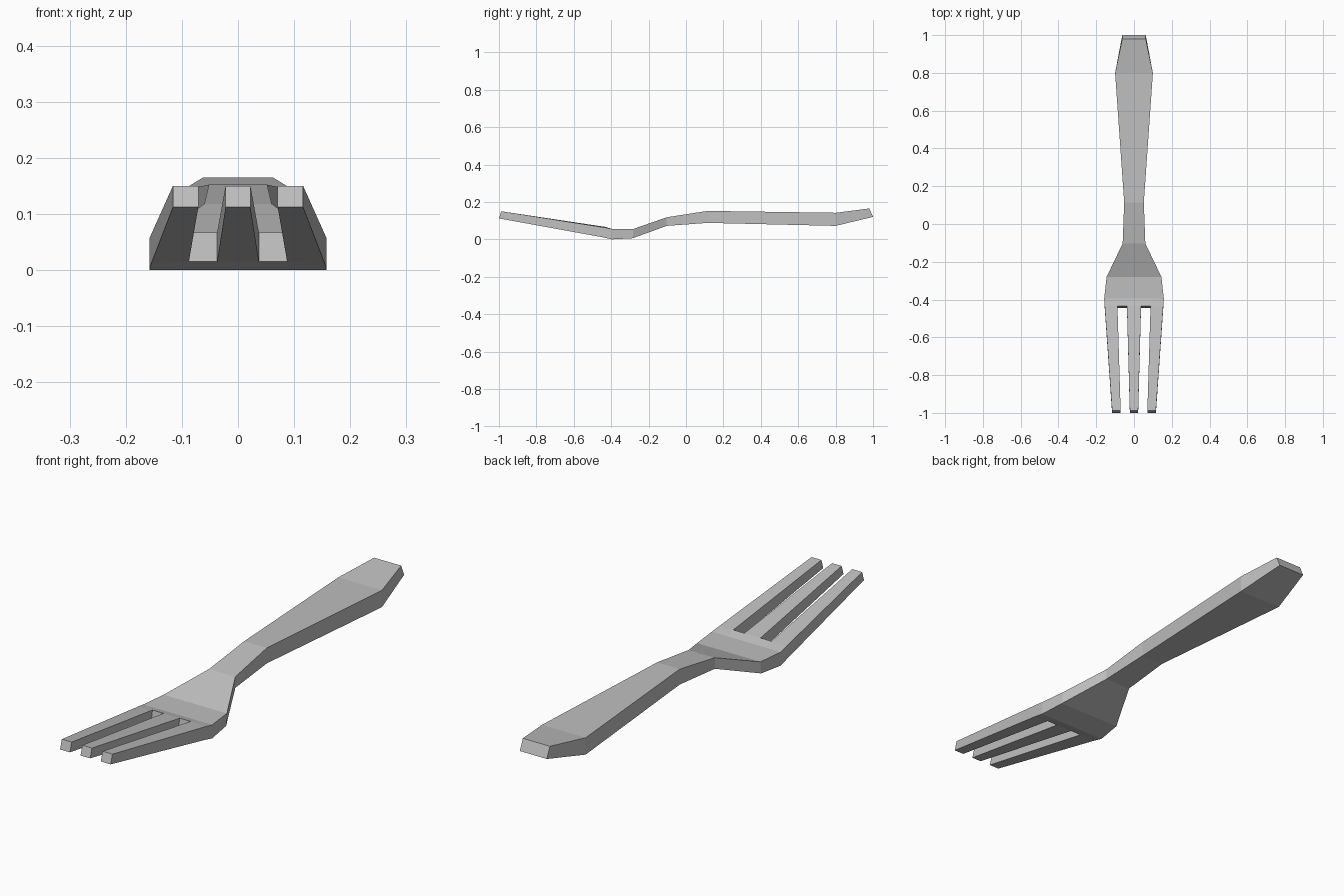
import bpy
import bmesh

cube = bpy.data.objects.get("Cube")
if cube:
    bpy.data.objects.remove(cube, do_unlink=True)

# Single brushed-steel colour
steel = bpy.data.materials.new("steel_grey")
steel.use_nodes = True
colour = (0.52, 0.52, 0.52, 1)
steel.diffuse_color = colour
steel.node_tree.nodes["Principled BSDF"].inputs["Base Color"].default_value = colour

# Cross-sections from handle end to tine tips:
# half width, top (y, z), bottom (y, z)
SECTIONS = [
    (0.062, (0.98, 0.165), (1.0, 0.12)),
    (0.10, (0.80, 0.142), (0.80, 0.072)),
    (0.052, (0.115, 0.152), (0.115, 0.088)),
    (0.06, (-0.103, 0.118), (-0.103, 0.072)),
    (0.145, (-0.28, 0.056), (-0.285, 0.006)),
    (0.158, (-0.395, 0.056), (-0.395, 0.0)),
    (0.155, (-0.435, 0.063), (-0.445, 0.011)),
    (0.116, (-0.988, 0.150), (-1.0, 0.112)),
]
# Column positions as a share of the half width, for the body and the tips
BODY = (1, 0.565, 0.24)
TIP = (1, 0.61, 0.19)
SLOT_COLUMNS = (1, 3)
INNER_RISE = 0.004

bm = bmesh.new()
grid = []
last = len(SECTIONS) - 1
for i, (half, top, bottom) in enumerate(SECTIONS):
    share = TIP if i == last else BODY
    columns = [-s for s in share] + [s for s in reversed(share)]
    row = []
    for c, s in enumerate(columns):
        # The slot roots sit slightly above the outer edge
        rise = INNER_RISE if i == last - 1 and 0 < c < 5 else 0
        row.append([bm.verts.new((s * half, y, z + rise)) for y, z in (top, bottom)])
    grid.append(row)

# Fill solid cells, leaving the slots open, and keep only the outer faces
faces = {}
for i in range(last):
    for c in range(5):
        if i == last - 1 and c in SLOT_COLUMNS:
            continue
        a, b = grid[i][c], grid[i][c + 1]
        d, e = grid[i + 1][c], grid[i + 1][c + 1]
        for quad in (
            (a[0], b[0], e[0], d[0]), (a[1], d[1], e[1], b[1]),
            (a[0], a[1], b[1], b[0]), (d[0], e[0], e[1], d[1]),
            (a[0], d[0], d[1], a[1]), (b[0], b[1], e[1], e[0]),
        ):
            key = frozenset(quad)
            if key in faces:
                del faces[key]
            else:
                faces[key] = quad
for quad in faces.values():
    bm.faces.new(quad)
bmesh.ops.recalc_face_normals(bm, faces=bm.faces)

# Fork object
mesh = bpy.data.meshes.new("fork")
bm.to_mesh(mesh)
bm.free()
mesh.materials.append(steel)
fork = bpy.data.objects.new("fork", mesh)
bpy.context.collection.objects.link(fork)
